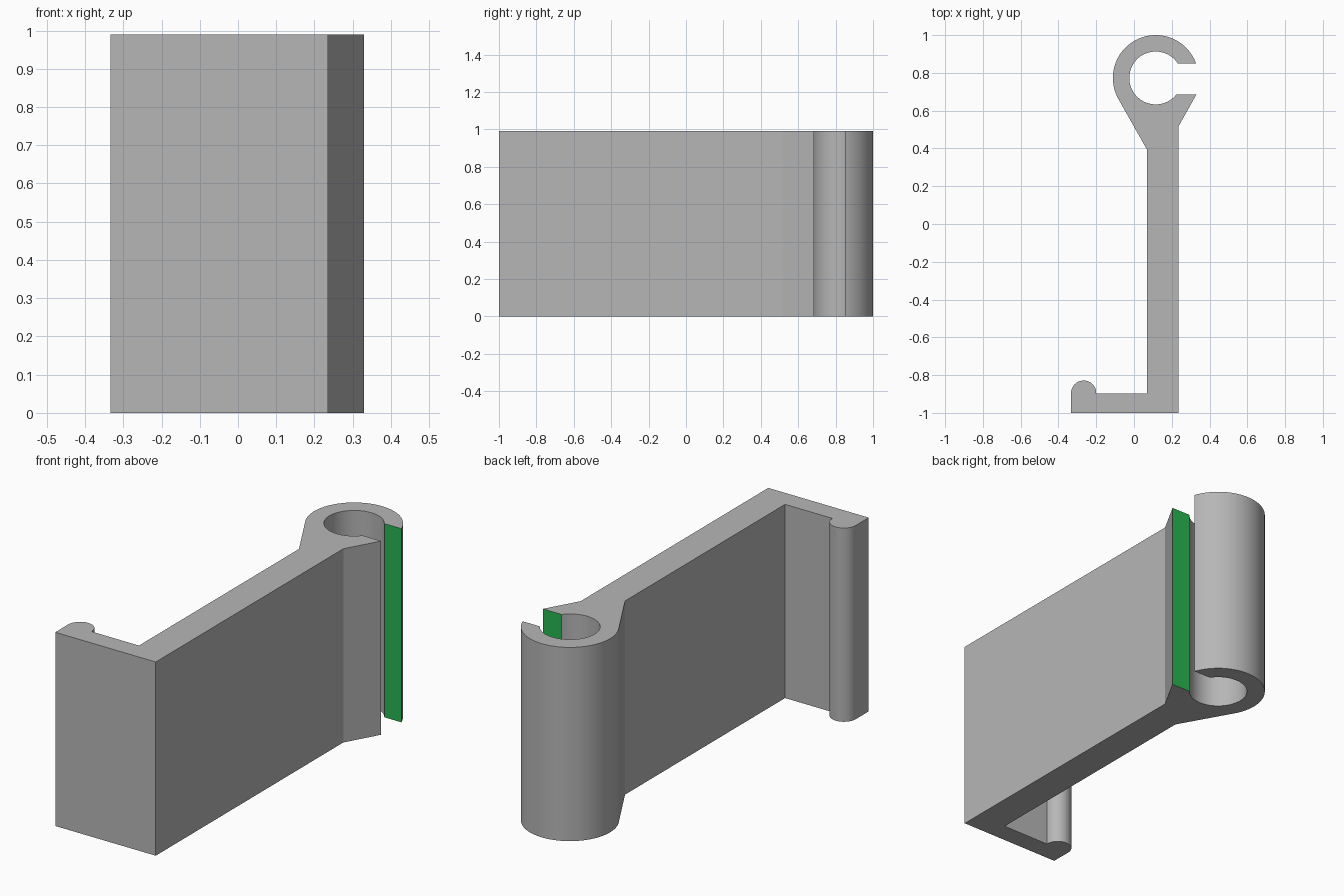
import bpy, bmesh, math

if "Cube" in bpy.data.objects:
    bpy.data.objects.remove(bpy.data.objects["Cube"])

HEIGHT = 0.99
RING = (0.115, 0.773)          # ring centre
R_OUT, R_IN = 0.227, 0.14
SLOT_LOW, SLOT_HIGH = 0.685, 0.85


def material(name, rgb):
    m = bpy.data.materials.new(name)
    m.diffuse_color = (*rgb, 1)
    m.use_nodes = True
    m.node_tree.nodes["Principled BSDF"].inputs["Base Color"].default_value = m.diffuse_color
    return m


def arc(centre, r, a0, a1, n):
    return [(centre[0] + r * math.cos(a0 + (a1 - a0) * i / n),
             centre[1] + r * math.sin(a0 + (a1 - a0) * i / n)) for i in range(n + 1)]


def angle_at(r, y):
    return math.asin((y - RING[1]) / r)


# Profile: arm and foot, then lip, slot, ring bore and ring outside
profile = [(0.068, 0.395), (0.068, -0.897), (-0.2, -0.897)]
profile += arc((-0.2665, -0.895), 0.0665, 0, math.pi, 24)        # rounded hook bead
profile += [(-0.333, -1.0), (0.235, -1.0), (0.235, 0.515), (0.33, SLOT_LOW)]
profile += arc(RING, R_IN, angle_at(R_IN, SLOT_LOW),
               angle_at(R_IN, SLOT_HIGH) - 2 * math.pi, 56)      # bore
profile += arc(RING, R_OUT, angle_at(R_OUT, SLOT_HIGH), math.radians(210), 48)

# Extrude the profile upwards
bm = bmesh.new()
base = bm.faces.new([bm.verts.new((x, y, 0)) for x, y in profile])
top = bmesh.ops.extrude_face_region(bm, geom=[base], use_keep_orig=True)["geom"]
bmesh.ops.translate(bm, vec=(0, 0, HEIGHT),
                    verts=[g for g in top if isinstance(g, bmesh.types.BMVert)])
bmesh.ops.recalc_face_normals(bm, faces=bm.faces)

# Green on the two flat slot walls
for f in bm.faces:
    c = f.calc_center_median()
    if abs(f.normal.y) > 0.999 and c.x > 0.25 and min(abs(c.y - SLOT_LOW), abs(c.y - SLOT_HIGH)) < 0.002:
        f.material_index = 1

mesh = bpy.data.meshes.new("clip_bracket")
bm.to_mesh(mesh)
bm.free()
mesh.materials.append(material("grey", (0.47, 0.47, 0.47)))
mesh.materials.append(material("green", (0.02, 0.47, 0.08)))
bracket = bpy.data.objects.new("clip_bracket", mesh)
bpy.context.collection.objects.link(bracket)
bpy.context.view_layer.objects.active = bracket
bracket.select_set(True)
bpy.ops.object.shade_smooth_by_angle(angle=math.radians(25))
